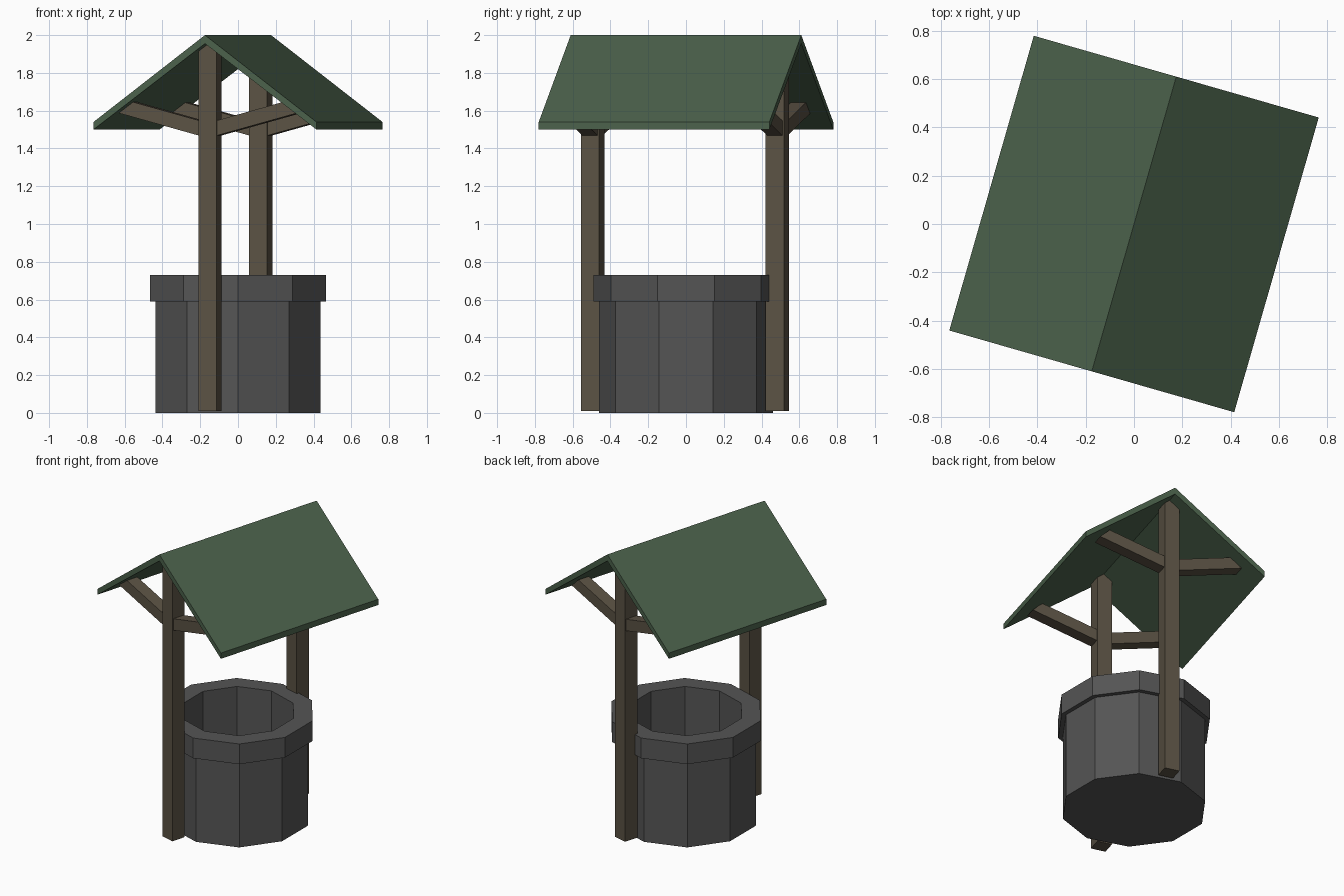
import bpy, bmesh, math
from mathutils import Matrix

if "Cube" in bpy.data.objects:
    bpy.data.objects.remove(bpy.data.objects["Cube"])

TURN = Matrix.Rotation(math.radians(-16), 4, 'Z')  # posts and roof are turned on the well


def material(name, rgb):
    m = bpy.data.materials.new(name)
    m.diffuse_color = (*rgb, 1)
    m.use_nodes = True
    m.node_tree.nodes["Principled BSDF"].inputs["Base Color"].default_value = m.diffuse_color
    return m


STONE = material("stone", (0.09, 0.09, 0.09))
WOOD = material("wood", (0.105, 0.085, 0.058))
GREEN = material("roof_green", (0.07, 0.12, 0.07))


def finish(name, bm, mat, matrix=Matrix()):
    bmesh.ops.recalc_face_normals(bm, faces=bm.faces)
    me = bpy.data.meshes.new(name)
    bm.to_mesh(me)
    bm.free()
    me.materials.append(mat)
    me.transform(matrix)
    ob = bpy.data.objects.new(name, me)
    bpy.context.collection.objects.link(ob)
    return ob


def prism(name, profile, y0, y1, mat):
    """Extrude an (x, z) profile along y, then turn it with the roof."""
    bm = bmesh.new()
    face = bm.faces.new([bm.verts.new((x, y0, z)) for x, z in profile])
    new = bmesh.ops.extrude_face_region(bm, geom=[face])["geom"]
    verts = [g for g in new if isinstance(g, bmesh.types.BMVert)]
    bmesh.ops.translate(bm, verts=verts, vec=(0, y1 - y0, 0))
    return finish(name, bm, mat, TURN)


def lathe(name, profile, sides, mat):
    """Ring-by-ring (radius, z) profile with both ends capped."""
    bm = bmesh.new()
    rings = []
    for r, z in profile:
        rings.append([bm.verts.new((r * math.sin(a), -r * math.cos(a), z))
                      for a in (math.tau * i / sides for i in range(sides))])
    for a, b in zip(rings, rings[1:]):
        for i in range(sides):
            j = (i + 1) % sides
            bm.faces.new((a[i], a[j], b[j], b[i]))
    bm.faces.new(rings[0])
    bm.faces.new(rings[-1])
    return finish(name, bm, mat)


# Ten-sided stone well with an overhanging rim and hollow shaft
lathe("well_wall", [(0.46, 0), (0.46, 0.59), (0.49, 0.59), (0.49, 0.73),
                    (0.365, 0.73), (0.365, 0.08)], 10, STONE)

# Gable roof
prism("roof", [(-0.614, 1.5), (0, 1.955), (0.614, 1.5), (0.614, 1.54),
               (0, 2.0), (-0.614, 1.54)], -0.635, 0.635, GREEN)

# Posts, each with a pair of sloping braces cut to the roof slope
for label, cx, cy in (("front", -0.006, -0.516), ("back", -0.018, 0.498)):
    l, r = cx - 0.05, cx + 0.05
    prism(label + "_post", [(l, 0.01), (r, 0.01), (r, 1.93), (cx, 1.965), (l, 1.93)],
          cy - 0.05, cy + 0.05, WOOD)
    for side, s in (("left", -1), ("right", 1)):
        prism(f"{label}_{side}_brace",
              [(cx + s * x, z) for x, z in
               ((0.03, 1.463), (0.49, 1.587), (0.425, 1.649), (0.03, 1.543))],
              cy - 0.042, cy + 0.042, WOOD)
